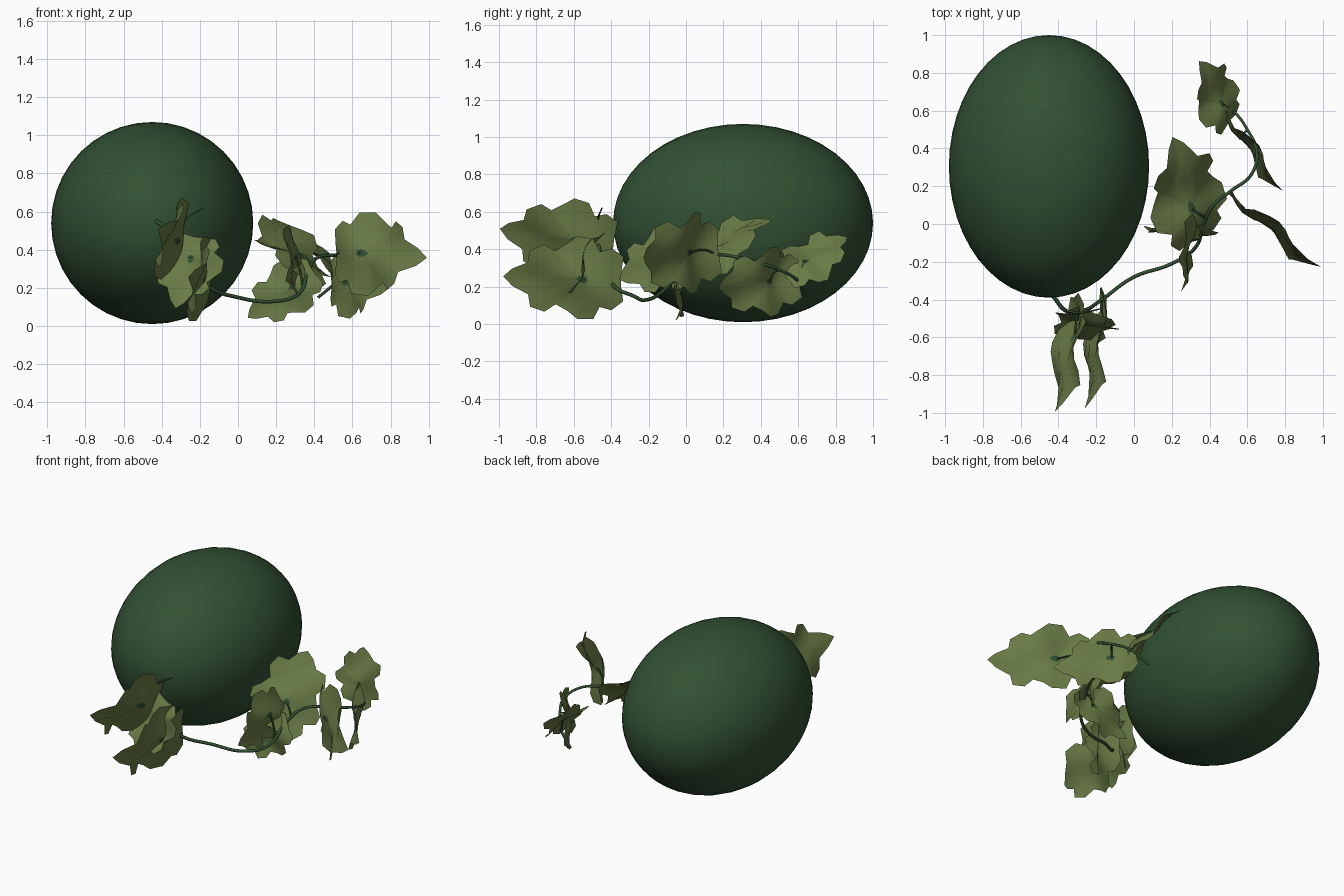
import bpy, bmesh, math
from mathutils import Vector, Matrix

if "Cube" in bpy.data.objects:
    bpy.data.objects.remove(bpy.data.objects["Cube"], do_unlink=True)


def make_material(name, rgb):
    mat = bpy.data.materials.new(name)
    mat.use_nodes = True
    color = (*rgb, 1)
    mat.diffuse_color = color
    bsdf = mat.node_tree.nodes["Principled BSDF"]
    bsdf.inputs["Base Color"].default_value = color
    bsdf.inputs["Roughness"].default_value = 0.8
    return mat


RIND = make_material("dark rind green", (0.031, 0.081, 0.033))
LEAF = make_material("olive leaf green", (0.14, 0.195, 0.06))


def add_mesh(name, bm, mats):
    mesh = bpy.data.meshes.new(name)
    bm.to_mesh(mesh)
    bm.free()
    for mat in mats:
        mesh.materials.append(mat)
    for face in mesh.polygons:
        face.use_smooth = True
    obj = bpy.data.objects.new(name, mesh)
    bpy.context.collection.objects.link(obj)
    return obj


def add_tube(name, points, radius, tip=1.0):
    curve = bpy.data.curves.new(name, "CURVE")
    curve.dimensions = "3D"
    curve.bevel_depth = radius
    curve.bevel_resolution = 2
    curve.resolution_u = 6
    curve.use_fill_caps = True
    spline = curve.splines.new("BEZIER")
    spline.bezier_points.add(len(points) - 1)
    last = len(points) - 1
    for i, (bp, co) in enumerate(zip(spline.bezier_points, points)):
        bp.co = co
        bp.handle_left_type = bp.handle_right_type = "AUTO"
        bp.radius = 1 + (tip - 1) * i / last
    curve.materials.append(RIND)
    obj = bpy.data.objects.new(name, curve)
    bpy.context.collection.objects.link(obj)
    return obj


# Fruit: an ellipsoid lying along y
bm = bmesh.new()
bmesh.ops.create_uvsphere(bm, u_segments=40, v_segments=24, radius=1)
bmesh.ops.rotate(bm, verts=bm.verts, matrix=Matrix.Rotation(math.pi / 2, 3, "X"))
bmesh.ops.scale(bm, verts=bm.verts, vec=(0.53, 0.695, 0.53))
bmesh.ops.translate(bm, verts=bm.verts, vec=(-0.45, 0.305, 0.54))
add_mesh("fruit", bm, [RIND])

# Vine: winds from the fruit's front end round to its side
add_tube("vine", [
    (-0.43, -0.38, 0.55), (-0.36, -0.46, 0.5), (-0.27, -0.46, 0.38),
    (-0.17, -0.4, 0.22), (0, -0.28, 0.15), (0.2, -0.21, 0.13),
    (0.32, -0.13, 0.17), (0.37, 0, 0.3), (0.42, 0.1, 0.36),
    (0.52, 0.18, 0.37), (0.62, 0.26, 0.36), (0.65, 0.38, 0.33),
    (0.6, 0.5, 0.29), (0.52, 0.6, 0.23), (0.42, 0.64, 0.15)], 0.011, 0.7)
add_tube("fruit_tendril", [
    (-0.36, -0.46, 0.5), (-0.28, -0.47, 0.56), (-0.18, -0.45, 0.62)], 0.007, 0.5)

# Half outline of the blocky lobed leaf: (along, across) as fractions of its length
HALF = [(-0.02, 0.06), (-0.04, 0.2), (0.06, 0.28), (0.16, 0.25), (0.22, 0.37),
        (0.36, 0.38), (0.45, 0.31), (0.55, 0.25), (0.64, 0.31), (0.76, 0.26),
        (0.78, 0.15), (0.92, 0.08)]
OUTLINE = HALF + [(1.0, 0.0)] + [(a, -c) for a, c in reversed(HALF)]
HUB = 0.3
RINGS = (0.1, 0.4, 0.7, 1.0)


def add_leaf(name, base, tip, normal, width, node):
    base, tip, normal = Vector(base), Vector(tip), Vector(normal)
    along = tip - base
    length = along.length
    across = normal.cross(along).normalized() * length * width
    up = along.cross(across).normalized()

    def place(a, c):
        wave = 0.04 * math.sin(10 * a) + 0.03 * math.sin(9 * c + 5 * a)
        return base + along * a + across * c + up * wave * length

    # Concentric rings around the spot where the stalk meets the blade
    bm = bmesh.new()
    centre = bm.verts.new(place(HUB, 0))
    rings = [[bm.verts.new(place(HUB + (a - HUB) * s, c * s)) for a, c in OUTLINE]
             for s in RINGS]
    count = len(OUTLINE)
    for i in range(count):
        j = (i + 1) % count
        spot = bm.faces.new((centre, rings[0][j], rings[0][i]))
        spot.material_index = 1
        for inner, outer in zip(rings, rings[1:]):
            bm.faces.new((inner[i], inner[j], outer[j], outer[i]))
    add_mesh(name, bm, [LEAF, RIND])

    # Stalk from the vine to the middle of the blade
    end = place(HUB, 0)
    bend = (Vector(node) + end) / 2 + Vector((0, 0, 0.02))
    add_tube(name + "_stalk", [node, bend, end], 0.006, 0.8)


# Leaves along the vine
add_leaf("front_upper_leaf", (-0.31, -0.4, 0.43), (-0.39, -1, 0.5),
         (0.9, 0, -0.3), 0.95, (-0.3, -0.46, 0.42))
add_leaf("front_lower_leaf", (-0.17, -0.36, 0.24), (-0.23, -0.98, 0.25),
         (0.97, 0, -0.17), 0.95, (-0.17, -0.4, 0.22))
add_leaf("front_cross_leaf", (-0.21, -0.48, 0.46), (-0.33, -0.62, 0.1),
         (-0.15, -0.9, 0.4), 1.15, (-0.27, -0.46, 0.38))
add_leaf("middle_side_leaf", (0.3, 0.03, 0.41), (0.27, -0.36, 0.24),
         (1, 0, 0.2), 1.1, (0.34, -0.08, 0.2))
add_leaf("middle_hanging_leaf", (0.39, -0.03, 0.28), (0.05, -0.03, 0.045),
         (0, -1, 0.15), 0.95, (0.36, -0.03, 0.26))
add_leaf("middle_flat_leaf", (0.33, -0.07, 0.27), (0.22, 0.45, 0.58),
         (0.6, -0.4, 0.85), 0.98, (0.38, 0.03, 0.32))
add_leaf("outer_leaf", (0.52, 0.16, 0.39), (0.97, -0.25, 0.36),
         (-0.43, -0.47, 0.06), 0.95, (0.5, 0.17, 0.37))
add_leaf("rear_lower_leaf", (0.49, 0.59, 0.24), (0.77, 0.16, 0.2),
         (-0.84, -0.55, 0.1), 0.95, (0.6, 0.5, 0.29))
add_leaf("rear_upper_leaf", (0.5, 0.54, 0.26), (0.36, 0.86, 0.48),
         (0.75, -0.1, 0.65), 1.05, (0.52, 0.6, 0.23))
